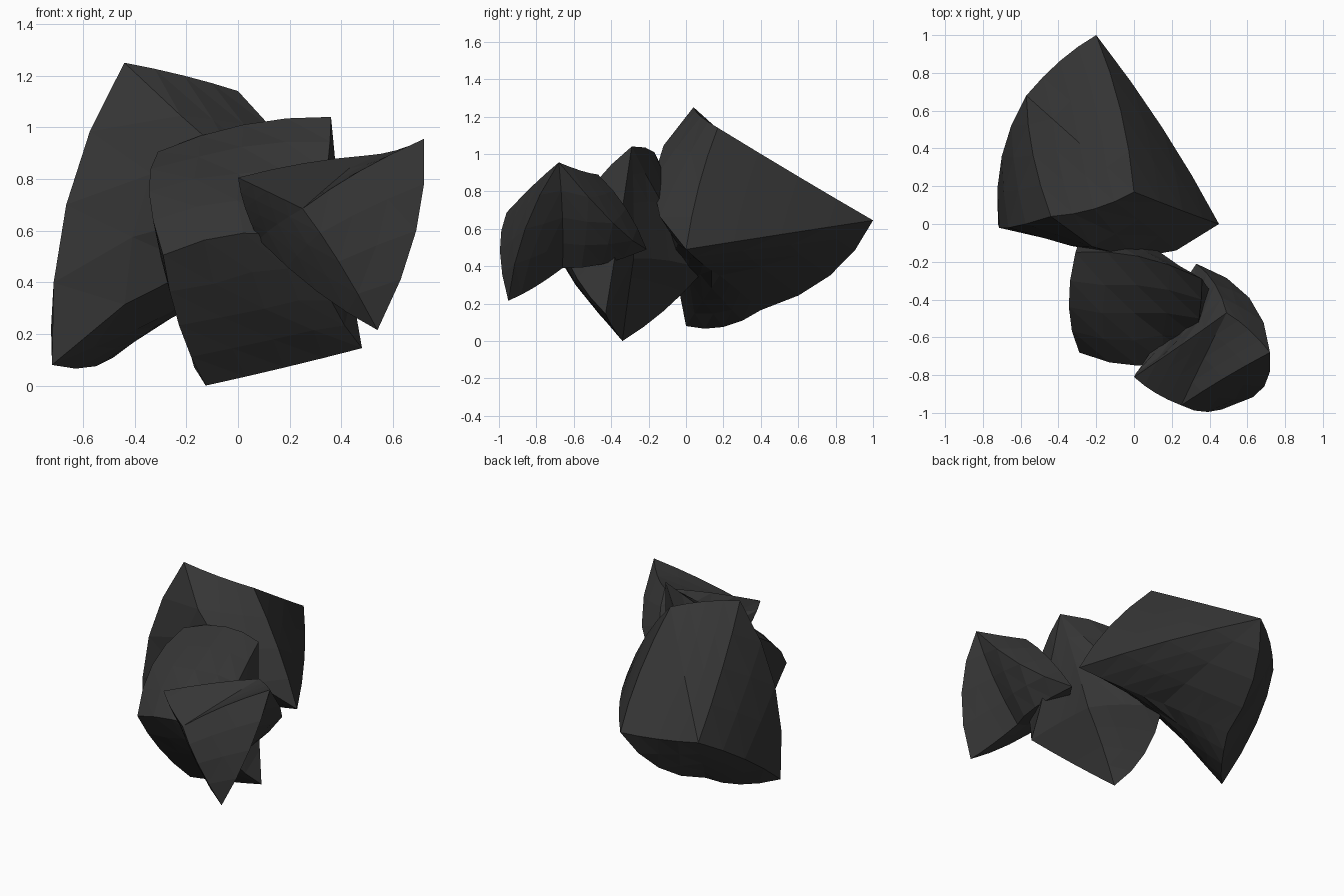
import bpy, bmesh
from mathutils import Vector

if "Cube" in bpy.data.objects:
    bpy.data.objects.remove(bpy.data.objects["Cube"])

# Dark stone material
stone = bpy.data.materials.new("dark_stone")
stone.diffuse_color = (0.036, 0.036, 0.036, 1)
stone.use_nodes = True
stone.node_tree.nodes["Principled BSDF"].inputs["Base Color"].default_value = stone.diffuse_color

# Box topology: corners 0-3 are the upper ring, 4-7 lie below them
QUADS = [(0, 1, 2, 3), (0, 4, 5, 1), (1, 5, 6, 2), (2, 6, 7, 3), (3, 7, 4, 0), (4, 7, 6, 5)]
STEPS = 4


def rock(name, corners, flips, mids, bulge=0.05):
    """Distorted box whose triangles are curved patches cut into flat facets."""
    pts = [Vector(c) for c in corners]
    centre = sum(pts, Vector()) / 8

    def middle(i, j):
        key = (min(i, j), max(i, j))
        if key in mids:
            return Vector(mids[key])
        m = (pts[i] + pts[j]) / 2
        return m + (m - centre).normalized() * bulge * (pts[i] - pts[j]).length

    bm = bmesh.new()
    for quad, flip in zip(QUADS, flips):
        a, b, c, d = quad[1:] + quad[:1] if flip == "1" else quad
        for i, j, k in ((a, b, c), (a, c, d)):
            grid = {}
            for p in range(STEPS + 1):
                for q in range(STEPS + 1 - p):
                    u, v = p / STEPS, q / STEPS
                    w = 1 - u - v
                    co = (pts[i] * u * (2 * u - 1) + pts[j] * v * (2 * v - 1) + pts[k] * w * (2 * w - 1)
                          + 4 * (middle(i, j) * u * v + middle(j, k) * v * w + middle(k, i) * w * u))
                    grid[p, q] = bm.verts.new(co)
            for p in range(STEPS):
                for q in range(STEPS - p):
                    bm.faces.new((grid[p, q], grid[p + 1, q], grid[p, q + 1]))
                    if p + q < STEPS - 1:
                        bm.faces.new((grid[p + 1, q], grid[p + 1, q + 1], grid[p, q + 1]))
    bmesh.ops.remove_doubles(bm, verts=bm.verts, dist=1e-4)
    bmesh.ops.recalc_face_normals(bm, faces=bm.faces)
    mesh = bpy.data.meshes.new(name)
    bm.to_mesh(mesh)
    bm.free()
    mesh.materials.append(stone)
    obj = bpy.data.objects.new(name, mesh)
    bpy.context.collection.objects.link(obj)
    return obj


# Large boulder at the back
rock("large_rock",
     [(-.44, .04, 1.25), (0, .17, 1.14), (-.20, 1.0, .645), (-.57, .68, .55),
      (-.72, 0, .08), (.45, 0, .49), (-.09, .18, .35), (-.43, .40, .165)],
     "101000",
     {(4, 5): (-.15, -.06, .46), (0, 4): (-.665, -.02, .70), (0, 5): (0, -.18, .85),
      (0, 1): (-.21, .08, 1.20), (2, 7): (-.33, .77, .35), (4, 7): (-.55, .2, .075),
      (3, 4): (-.70, .36, .35), (1, 2): (-.07, .60, .88), (2, 5): (.15, .51, .57),
      (1, 3): (-.29, .43, .835), (5, 6): (.18, .09, .41), (2, 6): (-.10, .61, .46),
      (6, 7): (-.26, .29, .26), (4, 6): (-.40, .09, .215)})

# Middle block
rock("middle_rock",
     [(-.29, -.68, .505), (.30, -.68, .55), (.36, -.29, 1.04), (-.31, -.15, .905),
      (-.125, -.34, 0), (.48, -.43, .145), (.14, -.28, .44), (-.15, .10, .38)],
     "101000",
     {(0, 3): (-.345, -.44, .75), (2, 3): (.02, -.17, 1.01), (0, 1): (.02, -.75, .59),
      (4, 7): (-.19, -.12, .16), (4, 5): (.18, -.39, .07), (4, 6): (0, -.31, .23),
      (1, 2): (.345, -.50, .83), (2, 5): (.41, -.36, .58), (1, 5): (.36, -.58, .33),
      (5, 6): (.31, -.35, .30), (6, 7): (0, -.09, .43), (2, 6): (.25, -.28, .74),
      (1, 3): (0, -.47, .82), (2, 7): (.11, -.13, .74)})

# Small jagged rock at the front
rock("front_rock",
     [(0, -.81, .805), (.25, -.96, .685), (.72, -.68, .955), (.49, -.47, .89),
      (.08, -.72, .565), (.54, -.95, .215), (.40, -.66, .39), (.33, -.21, .49)],
     "111010",
     {(2, 7): (.61, -.39, .63), (2, 5): (.69, -.86, .60), (1, 5): (.39, -.995, .48),
      (0, 3): (.25, -.64, .86), (1, 2): (.47, -.82, .83), (1, 3): (.37, -.71, .79),
      (2, 3): (.61, -.56, .91), (0, 7): (.23, -.57, .65), (6, 7): (.43, -.45, .41),
      (2, 6): (.60, -.66, .66), (3, 7): (.43, -.32, .71)})
